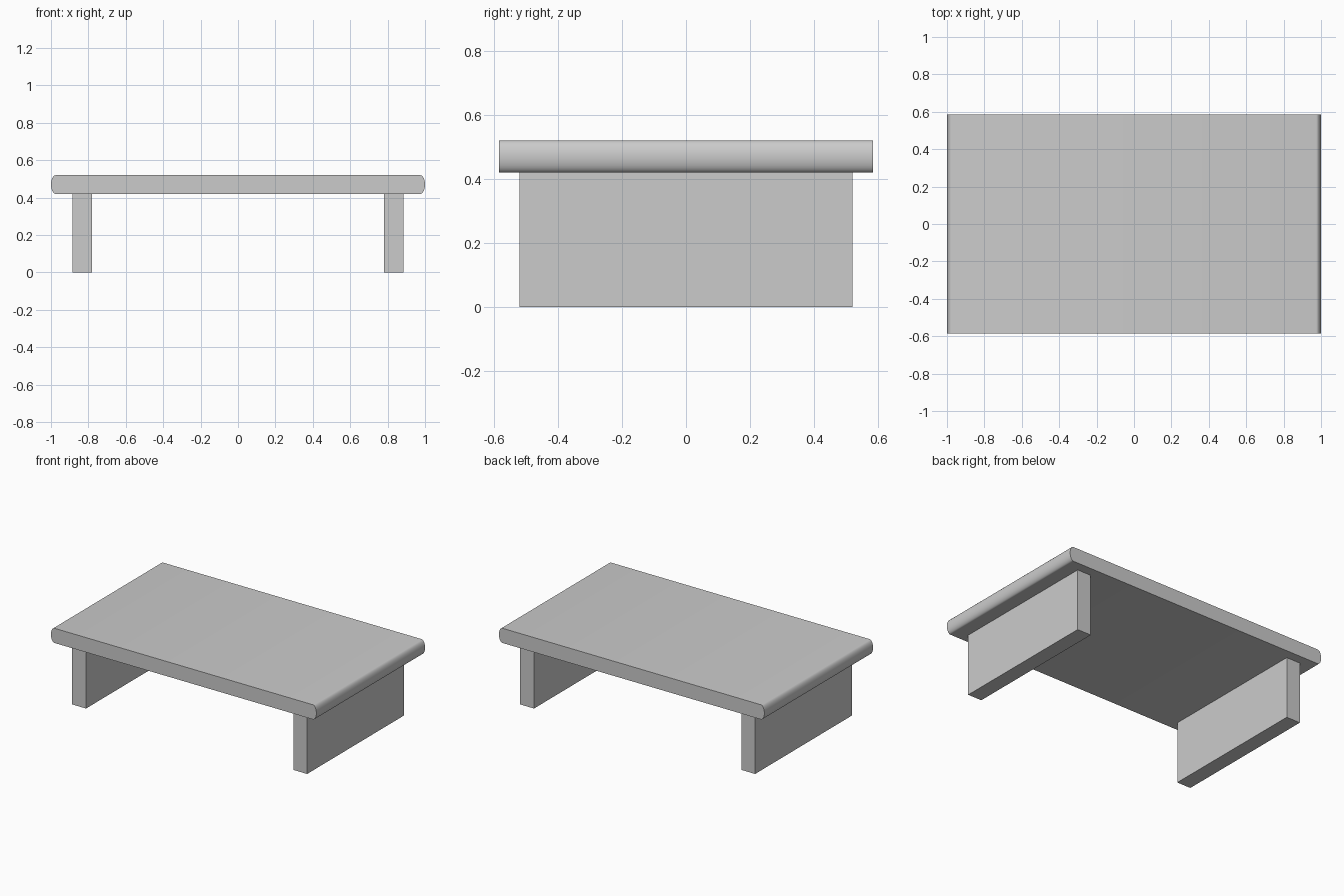
import bpy, math

cube = bpy.data.objects.get("Cube")
if cube:
    bpy.data.objects.remove(cube, do_unlink=True)

grey = bpy.data.materials.new("plain grey")
grey.use_nodes = True
colour = (0.6, 0.6, 0.6, 1)
grey.diffuse_color = colour
grey.node_tree.nodes["Principled BSDF"].inputs["Base Color"].default_value = colour


def extrude_profile(name, profile, half_depth):
    """Prism from an x-z outline, extruded along y."""
    n = len(profile)
    verts = [(x, y, z) for y in (-half_depth, half_depth) for x, z in profile]
    faces = [list(range(n)), list(range(2 * n - 1, n - 1, -1))]
    faces += [[i, i + n, (i + 1) % n + n, (i + 1) % n] for i in range(n)]
    mesh = bpy.data.meshes.new(name)
    mesh.from_pydata(verts, [], faces)
    mesh.materials.append(grey)
    obj = bpy.data.objects.new(name, mesh)
    bpy.context.collection.objects.link(obj)
    return obj


# Table top: slab with softly rounded left and right ends
END, HALF, MID, STEPS = 0.026, 0.05, 0.47, 16
outline = []
for side in (1, -1):
    for i in range(STEPS + 1):
        a = -math.pi / 2 + math.pi * i / STEPS
        outline.append((side * (1 - END + END * math.cos(a)),
                        MID + side * HALF * math.sin(a)))
top = extrude_profile("table_top", outline, 0.585)
bpy.ops.object.select_all(action="DESELECT")
top.select_set(True)
bpy.context.view_layer.objects.active = top
bpy.ops.object.shade_smooth_by_angle(angle=math.radians(35))

# Panel legs
for name, x in (("left_leg", 0.833), ("right_leg", -0.833)):
    w = 0.052
    extrude_profile(name, [(x - w, 0), (x + w, 0), (x + w, 0.42), (x - w, 0.42)], 0.52)
